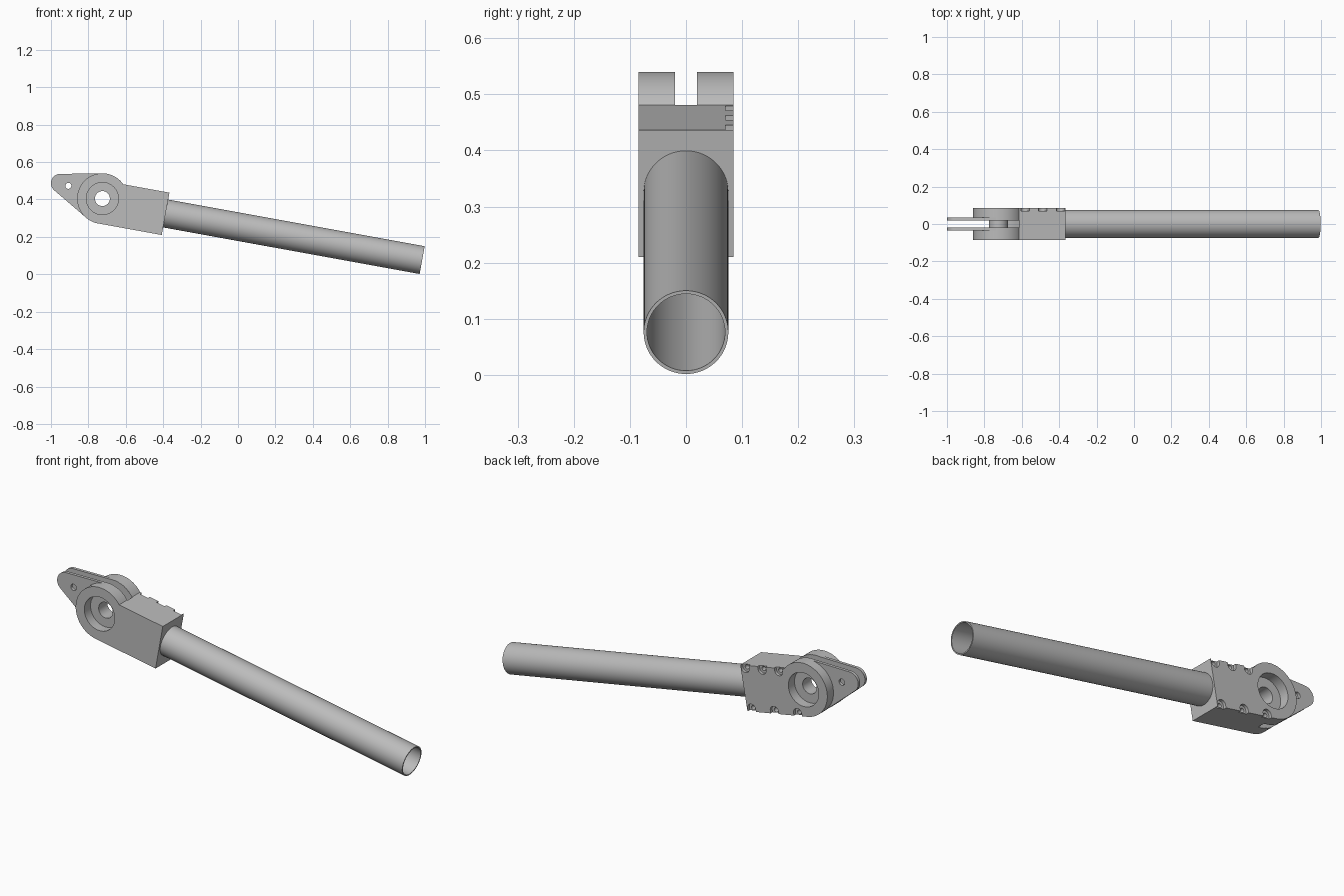
import bpy, bmesh, math
from mathutils import Matrix, Vector

if "Cube" in bpy.data.objects:
    bpy.data.objects.remove(bpy.data.objects["Cube"])

# Local frame: x along the tube, z across it, origin at the pivot
TILT = math.radians(10.3)
PIVOT = Vector((-0.725, 0, 0.405))
FRAME = Matrix.Translation(PIVOT) @ Matrix.Rotation(TILT, 4, 'Y')
HALF = 0.085      # half width of the clamp block
R = 0.135         # radius of the fork ears

metal = bpy.data.materials.new("grey_metal")
metal.diffuse_color = (0.5, 0.5, 0.5, 1)
metal.use_nodes = True
metal.node_tree.nodes["Principled BSDF"].inputs["Base Color"].default_value = metal.diffuse_color


def arc(cx, cz, r, a0, a1, n):
    """Points on an arc, angles in radians."""
    return [(cx + r * math.cos(a0 + (a1 - a0) * i / n),
             cz + r * math.sin(a0 + (a1 - a0) * i / n)) for i in range(n + 1)]


def extrude(name, pts, y0, y1):
    """Prism from an x-z outline between two y planes."""
    bm = bmesh.new()
    face = bm.faces.new([bm.verts.new((x, y0, z)) for x, z in pts])
    new = bmesh.ops.extrude_face_region(bm, geom=[face])["geom"]
    bmesh.ops.translate(bm, vec=(0, y1 - y0, 0),
                        verts=[g for g in new if isinstance(g, bmesh.types.BMVert)])
    bmesh.ops.recalc_face_normals(bm, faces=bm.faces)
    me = bpy.data.meshes.new(name)
    bm.to_mesh(me)
    bm.free()
    me.materials.append(metal)
    ob = bpy.data.objects.new(name, me)
    bpy.context.collection.objects.link(ob)
    return ob


def disc(x, z, r, y0, y1, n=48):
    return extrude("cutter", arc(x, z, r, 0, math.tau, n)[:-1], y0, y1)


def cut(ob, cutter):
    """Subtract the cutter and discard it."""
    bpy.context.view_layer.objects.active = ob
    mod = ob.modifiers.new("cut", 'BOOLEAN')
    mod.operation, mod.solver, mod.object = 'DIFFERENCE', 'EXACT', cutter
    bpy.ops.object.modifier_apply(modifier=mod.name)
    bpy.data.objects.remove(cutter, do_unlink=True)


def finish(ob, matrix):
    ob.matrix_world = matrix
    bpy.ops.object.select_all(action='DESELECT')
    ob.select_set(True)
    bpy.context.view_layer.objects.active = ob
    bpy.ops.object.shade_smooth_by_angle(angle=math.radians(30))


# Clamp block with rounded fork end
top, bottom, end = 0.095, -R, 0.347
start = math.asin(top / R)
outline = arc(0, 0, R, start, 1.5 * math.pi, 48) + [(end, bottom), (end, top)]
block = extrude("clamp_block", outline, -HALF, HALF)
cut(block, disc(0, 0, R + 0.002, -0.02, 0.02, 96))          # fork slot
cut(block, disc(0, 0, 0.086, -0.2, 0.2))                    # bearing seats

# Bolt pockets along both long edges of the back face
pockets = [(u, top - 0.014) for u in (0.128, 0.224, 0.321)]
pockets += [(u, bottom + 0.014) for u in (0.056, 0.19, 0.321)]
for u, v in pockets:
    side = 1 if v > 0 else -1
    a = 0 if side > 0 else math.pi
    rim = arc(u, v, 0.023, a + math.pi, a + math.tau, 16)   # round inner end
    rim += [(u + side * 0.023, v + side * 0.03), (u - side * 0.023, v + side * 0.03)]
    cut(block, extrude("cutter", rim, HALF - 0.015, HALF + 0.02))
    cut(block, disc(u, v, 0.011, HALF - 0.05, HALF + 0.02, 20))
finish(block, FRAME)

# Lever plates: teardrop outline around the pivot and a small tip
tip_x, tip_z, tip_r, big_r = -0.225, 0.082, 0.05, R - 0.0006
axis = math.atan2(tip_z, tip_x)
spread = math.acos((big_r - tip_r) / math.hypot(tip_x, tip_z))
tear = arc(tip_x, tip_z, tip_r, axis - spread, axis + spread, 24)
tear += arc(0, 0, big_r, axis + spread, axis - spread + math.tau, 48)
for name, y0, y1 in (("front_lever_plate", -0.035, -0.0195),
                     ("back_lever_plate", 0.0195, 0.035)):
    plate = extrude(name, tear, y0, y1)
    cut(plate, disc(0, 0, 0.04, -0.1, 0.1))
    cut(plate, disc(-0.182, 0.068, 0.016, -0.1, 0.1, 24))
    finish(plate, Matrix.Translation(PIVOT))

# Pivot sleeve between the plates
sleeve = disc(0, 0, 0.05, -0.021, 0.021)
sleeve.name = "pivot_sleeve"
cut(sleeve, disc(0, 0, 0.04, -0.1, 0.1))
finish(sleeve, Matrix.Translation(PIVOT))

# Hollow tube, seated in the block
tube = disc(0, 0, 0.0755, 0.2, 1.741, 64)
tube.name = "tube"
cut(tube, disc(0, 0, 0.0695, 0.1, 1.9, 64))
finish(tube, FRAME @ Matrix.Translation((0, 0, -0.018)) @ Matrix.Rotation(-math.pi / 2, 4, 'Z'))
